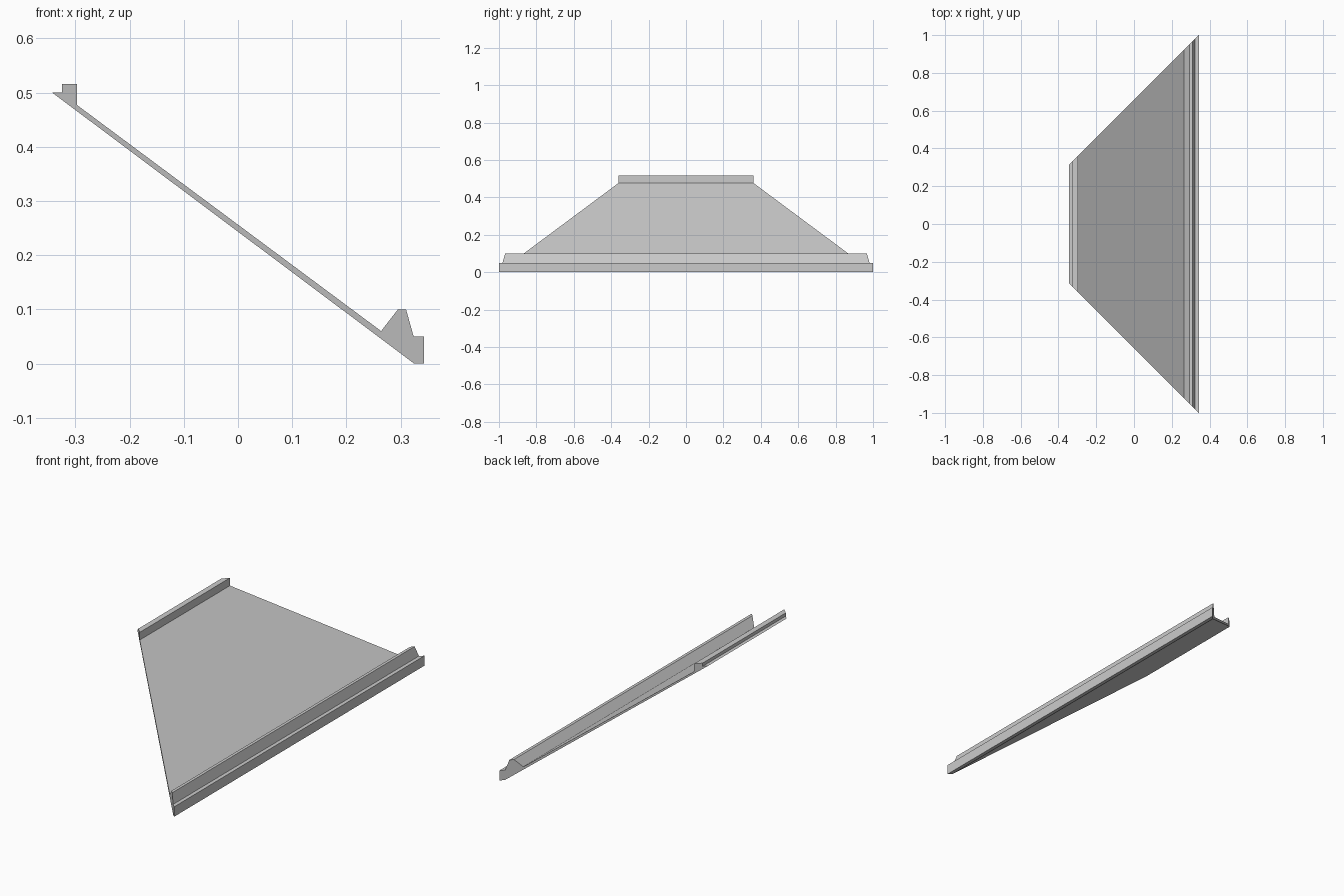
import bpy
import bmesh

cube = bpy.data.objects.get("Cube")
if cube:
    bpy.data.objects.remove(cube, do_unlink=True)

# Single plain grey material
grey = bpy.data.materials.new("plain grey")
grey.use_nodes = True
colour = (0.6, 0.6, 0.6, 1)
grey.diffuse_color = colour
grey.node_tree.nodes["Principled BSDF"].inputs["Base Color"].default_value = colour

# Cross-section (x, z): top kerb, sloping slab, eaves upstand and gutter lip
upper_kerb = [(-0.343, 0.50), (-0.325, 0.50), (-0.325, 0.516), (-0.297, 0.516), (-0.297, 0.477)]
eaves = [(0.264, 0.06), (0.295, 0.10), (0.31, 0.10), (0.324, 0.05),
         (0.343, 0.05), (0.343, 0), (0.325, 0)]
profile = upper_kerb + eaves


def mitre(x):
    """Half length of the slab at x, giving 45 degree cut ends."""
    return x + 0.657


# Extrude the section along y between the two mitred ends
bm = bmesh.new()
front, back = [[bm.verts.new((x, side * mitre(x), z)) for x, z in profile]
               for side in (-1, 1)]
bm.faces.new(front)
bm.faces.new(back)
for i in range(len(profile)):
    bm.faces.new((front[i - 1], front[i], back[i], back[i - 1]))
bmesh.ops.recalc_face_normals(bm, faces=bm.faces)

mesh = bpy.data.meshes.new("sloped_roof_panel")
bm.to_mesh(mesh)
bm.free()
mesh.materials.append(grey)
panel = bpy.data.objects.new("sloped_roof_panel", mesh)
bpy.context.collection.objects.link(panel)
